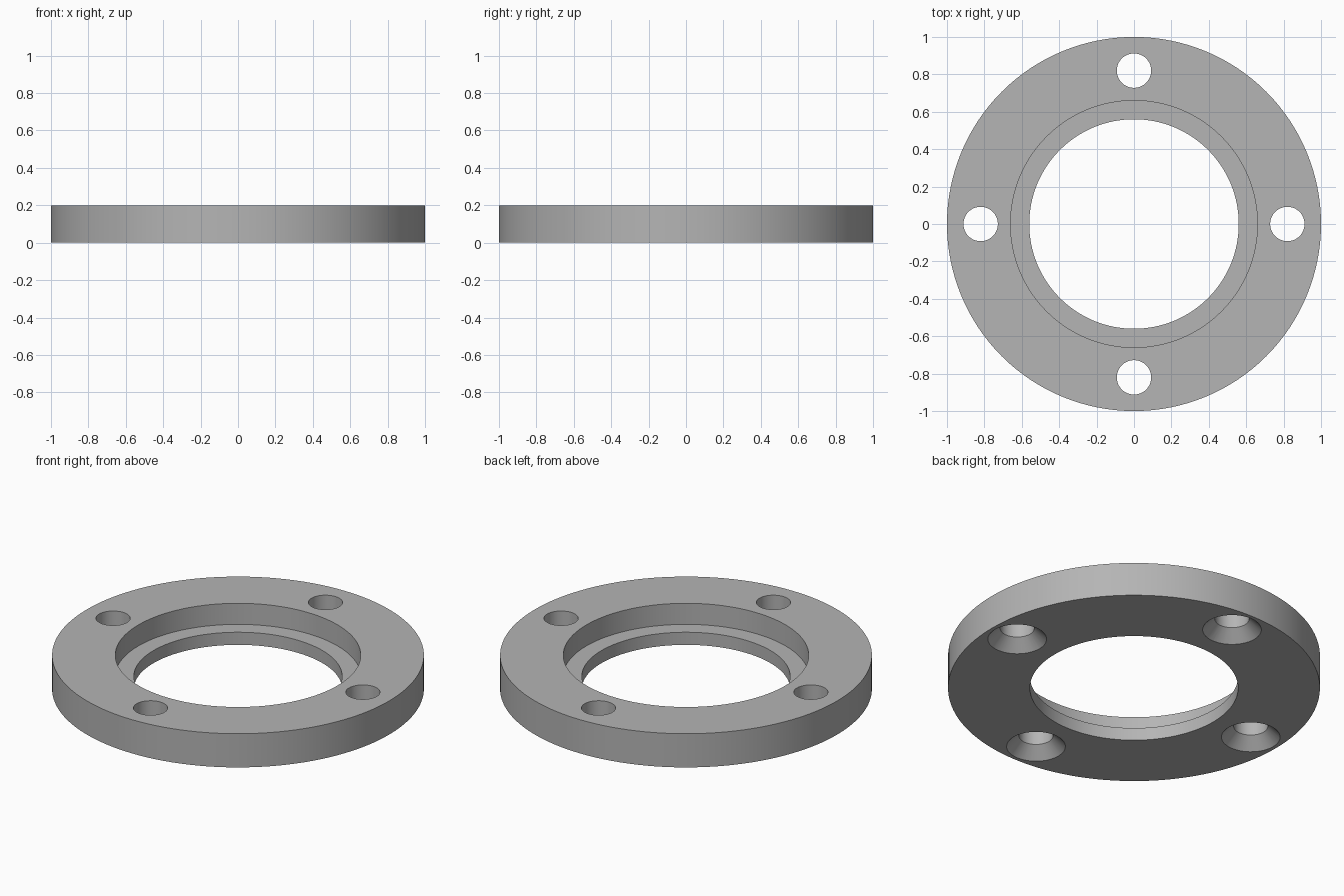
import bpy, bmesh, math
from mathutils import Matrix

if "Cube" in bpy.data.objects:
    bpy.data.objects.remove(bpy.data.objects["Cube"])

HEIGHT = 0.2
grey = bpy.data.materials.new("steel grey")
grey.diffuse_color = (0.46, 0.46, 0.46, 1)
grey.use_nodes = True
grey.node_tree.nodes["Principled BSDF"].inputs["Base Color"].default_value = grey.diffuse_color


def lathe(name, profile, steps, centres=((0, 0),)):
    """Spin a closed (radius, z) profile around the vertical axis at each centre."""
    bm = bmesh.new()
    for cx, cy in centres:
        rings = []
        for i in range(steps):
            a = 2 * math.pi * i / steps
            rings.append([bm.verts.new((cx + r * math.cos(a), cy + r * math.sin(a), z))
                          for r, z in profile])
        n = len(profile)
        for i in range(steps):
            a, b = rings[i], rings[(i + 1) % steps]
            for j in range(n):
                k = (j + 1) % n
                bm.faces.new((a[j], b[j], b[k], a[k]))
    bmesh.ops.remove_doubles(bm, verts=bm.verts, dist=1e-6)
    bmesh.ops.recalc_face_normals(bm, faces=bm.faces)
    mesh = bpy.data.meshes.new(name)
    bm.to_mesh(mesh)
    bm.free()
    mesh.materials.append(grey)
    obj = bpy.data.objects.new(name, mesh)
    bpy.context.collection.objects.link(obj)
    return obj


# Ring with a stepped bore: narrow below, wide recess above
ring = lathe("flange_ring", [(0.56, 0), (1, 0), (1, HEIGHT), (0.66, HEIGHT),
                             (0.66, 0.075), (0.56, 0.075)], 128)

# Four bolt holes, countersunk from the underside
centres = [(0.82, 0), (0, 0.82), (-0.82, 0), (0, -0.82)]
cutter = lathe("bolt_hole_cutter", [(0, -0.02), (0.178, -0.02), (0.092, 0.066),
                                    (0.092, 0.3), (0, 0.3)], 48, centres)
cutter.hide_render = True

cut = ring.modifiers.new("bolt_holes", 'BOOLEAN')
cut.operation = 'DIFFERENCE'
cut.solver = 'EXACT'
cut.object = cutter

bpy.context.view_layer.objects.active = ring
ring.select_set(True)
cutter.select_set(False)
bpy.ops.object.modifier_apply(modifier=cut.name)
bpy.data.objects.remove(cutter)
bpy.ops.object.shade_smooth_by_angle(angle=math.radians(30))
